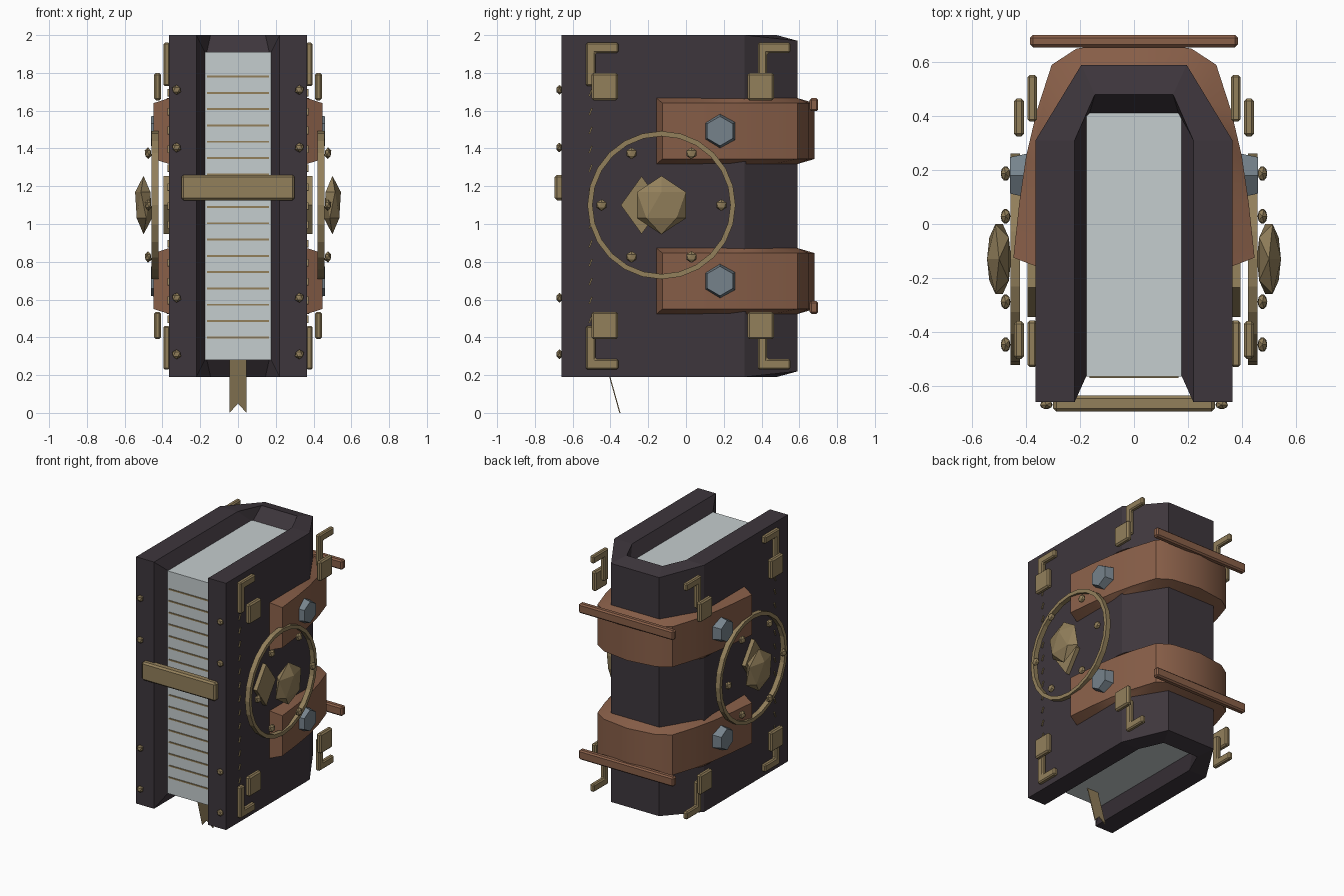
import bpy, bmesh, math
from mathutils import Matrix, Vector

if "Cube" in bpy.data.objects:
    bpy.data.objects.remove(bpy.data.objects["Cube"])

CZ = 1.095  # mid-height of the book; fittings repeat above and below it


def material(name, rgb):
    m = bpy.data.materials.new(name)
    m.diffuse_color = (*rgb, 1)
    m.use_nodes = True
    m.node_tree.nodes["Principled BSDF"].inputs["Base Color"].default_value = m.diffuse_color
    return m


LEATHER = material("dark_leather", (0.048, 0.037, 0.046))
PAPER = material("pale_paper", (0.56, 0.61, 0.62))
STRAP = material("brown_leather", (0.25, 0.115, 0.066))
BRASS = material("aged_brass", (0.29, 0.215, 0.105))
STEEL = material("blue_steel", (0.18, 0.225, 0.26))


def finish(name, bm, mat, mirror=False, bevel=0):
    bmesh.ops.recalc_face_normals(bm, faces=bm.faces)
    me = bpy.data.meshes.new(name)
    bm.to_mesh(me)
    bm.free()
    me.materials.append(mat)
    ob = bpy.data.objects.new(name, me)
    bpy.context.collection.objects.link(ob)
    if bevel:
        b = ob.modifiers.new("bevel", 'BEVEL')
        b.width, b.segments = bevel, 1
    if mirror:
        ob.modifiers.new("mirror", 'MIRROR')
    return ob


def box(name, lo, hi, mat, mirror=False, bevel=0):
    lo, hi = Vector(lo), Vector(hi)
    bm = bmesh.new()
    bmesh.ops.create_cube(bm, size=1)
    for v in bm.verts:
        v.co = (lo + hi) / 2 + Vector(a * b for a, b in zip(v.co, hi - lo))
    return finish(name, bm, mat, mirror, bevel)


def prism_x(name, yz, x0, x1, mat, bevel=0):
    """Outline in y,z pushed along x and mirrored to the other cover."""
    bm = bmesh.new()
    f = bm.faces.new([bm.verts.new((x0, y, z)) for y, z in yz])
    g = bmesh.ops.extrude_face_region(bm, geom=[f])["geom"]
    bmesh.ops.translate(bm, vec=(x1 - x0, 0, 0),
                        verts=[v for v in g if isinstance(v, bmesh.types.BMVert)])
    return finish(name, bm, mat, True, bevel)


def ball(name, loc, scale, mat):
    bm = bmesh.new()
    bmesh.ops.create_icosphere(bm, subdivisions=1, radius=1)
    for v in bm.verts:
        v.co = Vector(loc) + Vector(a * b for a, b in zip(v.co, scale))
    return finish(name, bm, mat, True)


def loft(name, rings, mat, closed_path, closed_ring):
    """Skin quads between successive point rings."""
    bm = bmesh.new()
    vs = [[bm.verts.new(p) for p in r] for r in rings]
    n, m = len(vs), len(vs[0])
    for i in range(n if closed_path else n - 1):
        for j in range(m if closed_ring else m - 1):
            a, b = vs[i], vs[(i + 1) % n]
            k = (j + 1) % m
            bm.faces.new((a[j], a[k], b[k], b[j]))
    if not closed_path:
        bm.faces.new(vs[0])
        bm.faces.new(vs[-1])
    return finish(name, bm, mat)


def both_sides(half):
    """Complete a half profile (x > 0, front to spine) round to -x."""
    return half + [(-x, y) for x, y in reversed(half) if x > 0]


# Cover: U-shaped wrap with bevelled inner lip
outer = both_sides([(0.365, -0.66), (0.365, 0.31), (0.195, 0.59)])
lip = both_sides([(0.22, -0.66), (0.22, 0.31), (0.145, 0.48)])
inner = both_sides([(0.175, -0.56), (0.175, 0.40), (0.165, 0.41)])
sections = []
for o, l, n in zip(outer, lip, inner):
    d = 0.03 if o[1] > 0.5 else 0
    sections.append([(*o, 0.19 + d), (*o, 2.0 - d), (*l, 2.0),
                     (*n, 1.91), (*n, 0.28), (*l, 0.19)])
bm = bmesh.new()
vs = [[bm.verts.new(p) for p in s] for s in sections]
for a, b in zip(vs, vs[1:]):
    for j in range(6):
        k = (j + 1) % 6
        bm.faces.new((a[j], a[k], b[k], b[j]))
for s in (vs[0], vs[-1]):  # front edges: flat strip, then slope to the pages
    bm.faces.new((s[0], s[1], s[2], s[5]))
    bm.faces.new((s[5], s[2], s[3], s[4]))
finish("cover", bm, LEATHER)

# Pages and the thin lines across their front edge
box("pages", (-0.176, -0.565, 0.279), (0.176, 0.412, 1.911), PAPER)
for i in range(17):
    z = 0.40 + i * 0.0863
    box("page_line", (-0.165, -0.570, z - 0.005), (0.165, -0.563, z + 0.005), BRASS)

# Bookmark ribbon with a notched end
bm = bmesh.new()
pts = [(-0.045, 0.29), (0.045, 0.29), (0.045, 0.0), (0, 0.05), (-0.045, 0.0)]
f = bm.faces.new([bm.verts.new((x, -0.347 - 0.28 * z, z)) for x, z in pts])
g = bmesh.ops.extrude_face_region(bm, geom=[f])["geom"]
bmesh.ops.translate(bm, vec=(0, -0.006, 0),
                    verts=[v for v in g if isinstance(v, bmesh.types.BMVert)])
finish("ribbon", bm, BRASS)

# Front clasp and studs on the cover edges
box("clasp", (-0.30, -0.695, 1.125), (0.30, -0.635, 1.26), BRASS, bevel=0.012)
for z in (1.71, 1.405, 0.61, 0.31):
    ball("edge_stud", (0.325, -0.67, z), (0.026, 0.018, 0.026), BRASS)

# Straps round the spine, with spine bars and hex bolts
strap_out = both_sides([(0.447, -0.125), (0.425, 0.08), (0.40, 0.25), (0.36, 0.42),
                        (0.305, 0.59), (0.213, 0.65), (0, 0.68)])
strap_in = both_sides([(0.362, -0.157), (0.362, 0.08), (0.362, 0.22), (0.36, 0.31),
                       (0.27, 0.46), (0.194, 0.588), (0, 0.588)])
for s in (1, -1):
    z = CZ + s * 0.397
    rings = [[(*i, z - 0.175), (*o, z - 0.148), (*o, z + 0.148), (*i, z + 0.175)]
             for o, i in zip(strap_out, strap_in)]
    strap = loft("strap", rings, STRAP, False, True)
    bpy.ops.object.select_all(action='DESELECT')
    strap.select_set(True)
    bpy.context.view_layer.objects.active = strap
    bpy.ops.object.shade_smooth_by_angle(angle=math.radians(32))

    zb = CZ + s * 0.537
    box("spine_bar", (-0.385, 0.655, zb - 0.035), (0.385, 0.70, zb + 0.035),
        STRAP, bevel=0.01)

    bm = bmesh.new()
    bmesh.ops.create_cone(bm, cap_ends=True, segments=6, radius1=0.097, radius2=0.078,
                          depth=0.08)
    bmesh.ops.rotate(bm, matrix=Matrix.Rotation(math.pi / 2, 3, 'Y'), verts=bm.verts)
    top = max(bm.verts, key=lambda v: v.co.z).co
    turn = math.atan2(top.y, top.z)  # put one corner straight up
    bmesh.ops.rotate(bm, matrix=Matrix.Rotation(turn, 3, 'X'), verts=bm.verts)
    bmesh.ops.translate(bm, vec=(0.42, 0.18, z), verts=bm.verts)
    finish("hex_bolt", bm, STEEL, True)

# Corner fittings: an L bracket and a raised square plate
for s in (1, -1):
    for y in (-0.53, 0.38):
        ell = [(0, 0.635), (0, 0.865), (0.172, 0.865), (0.172, 0.81), (0.05, 0.81), (0.05, 0.635)]
        prism_x("corner_bracket", [(y + a, CZ + s * b) for a, b in ell],
                0.36, 0.395, BRASS, 0.008)
        p = -0.50 if y < 0 else 0.325
        za, zb = sorted((CZ + s * 0.56, CZ + s * 0.705))
        box("corner_plate", (0.407, p, za), (0.445, p + 0.14, zb), BRASS, True, 0.01)

# Medallion: ring, studs, diamond plate and faceted boss
MY, MZ, N = -0.13, 1.10, 24
rings = []
for i in range(N):
    a = 2 * math.pi * i / N
    rings.append([(x, MY + r * math.cos(a), MZ + r * math.sin(a))
                  for x, r in ((0.422, 0.365), (0.422, 0.392), (0.458, 0.392), (0.458, 0.365))])
ring = loft("medallion_ring", rings, BRASS, True, True)
ring.modifiers.new("mirror", 'MIRROR')
for i in range(6):
    a = i * math.pi / 3
    ball("medallion_stud", (0.476, MY + 0.317 * math.cos(a), MZ + 0.317 * math.sin(a)),
         (0.02, 0.031, 0.031), BRASS)
prism_x("diamond_plate", [(-0.345, MZ), (-0.235, MZ + 0.153), (-0.125, MZ), (-0.235, MZ - 0.153)],
        0.36, 0.395, BRASS)
ball("medallion_boss", (0.50, MY, MZ), (0.05, 0.152, 0.155), BRASS)

# Slanted stitches along the front edge of each cover
for i in range(13):
    z = 0.495 + i * 0.1
    prism_x("stitch", [(-0.516, z - 0.018), (-0.508, z - 0.02), (-0.494, z + 0.018),
                       (-0.502, z + 0.02)], 0.36, 0.373, BRASS)
